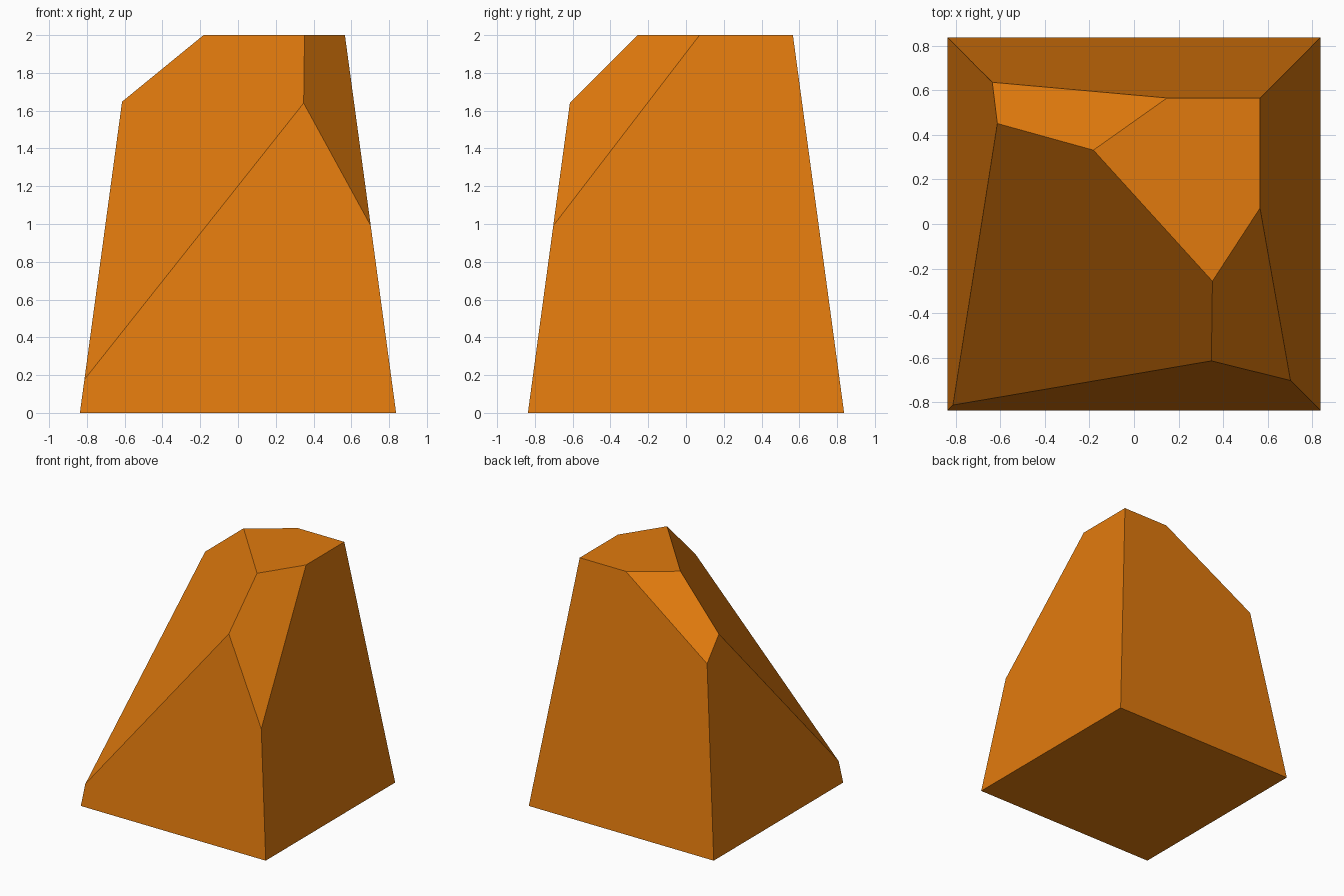
import bpy, bmesh
from mathutils import Vector

if "Cube" in bpy.data.objects:
    bpy.data.objects.remove(bpy.data.objects["Cube"])

BASE, TOP, HEIGHT = 0.837, 0.566, 2.0

# tapered square block
bm = bmesh.new()
bmesh.ops.create_cube(bm, size=2)
for v in bm.verts:
    half = TOP if v.co.z > 0 else BASE
    v.co = Vector((v.co.x * half, v.co.y * half, HEIGHT if v.co.z > 0 else 0))


def chop(a, b, c):
    """Slice off everything outside the plane through three points and cap it."""
    a, b, c = Vector(a), Vector(b), Vector(c)
    normal = (b - a).cross(c - a).normalized()
    if normal.z < 0:
        normal = -normal
    geom = bm.verts[:] + bm.edges[:] + bm.faces[:]
    cut = bmesh.ops.bisect_plane(bm, geom=geom, plane_co=a, plane_no=normal,
                                 clear_outer=True)['geom_cut']
    edges = [e for e in cut if isinstance(e, bmesh.types.BMEdge)]
    bmesh.ops.contextual_create(bm, geom=edges)


# large front-left facet, small back-left facet, narrow front-right facet
chop((-0.81, -0.808, 0.185), (0.35, -0.438, 1.818), (-0.40, 0.395, 1.825))
chop((-0.185, 0.33, 2.0), (0.15, 0.567, 2.0), (-0.637, 0.637, 1.48))
chop((0.35, -0.26, 2.0), (0.35, -0.616, 1.635), (0.703, -0.703, 0.99))

bmesh.ops.recalc_face_normals(bm, faces=bm.faces[:])
mesh = bpy.data.meshes.new("faceted_rock")
bm.to_mesh(mesh)
bm.free()

orange = bpy.data.materials.new("orange")
orange.diffuse_color = (0.75, 0.195, 0.004, 1)
orange.use_nodes = True
orange.node_tree.nodes["Principled BSDF"].inputs["Base Color"].default_value = orange.diffuse_color
mesh.materials.append(orange)
rock = bpy.data.objects.new("faceted_rock", mesh)
bpy.context.collection.objects.link(rock)
